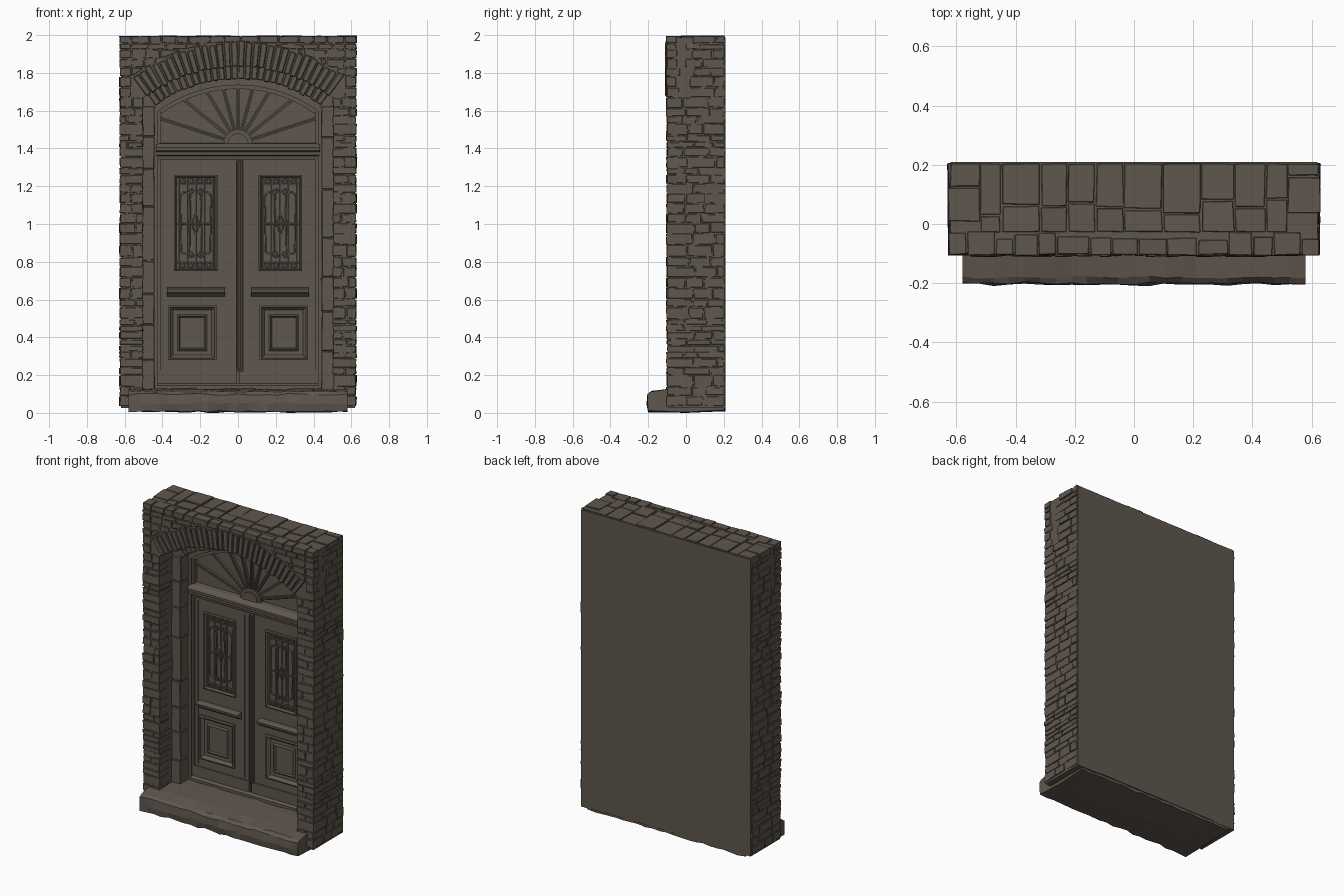
import bpy, bmesh, math, random
from math import sin, cos, sqrt, pi

if "Cube" in bpy.data.objects:
    bpy.data.objects.remove(bpy.data.objects["Cube"])

random.seed(4)
R = random.uniform
mat = bpy.data.materials.new("weathered_brown_grey")
mat.diffuse_color = (0.115, 0.095, 0.076, 1)
mat.use_nodes = True
mat.node_tree.nodes["Principled BSDF"].inputs["Base Color"].default_value = mat.diffuse_color
CZ = 1.02                      # height of the centre of all arch circles


def finish(name, bm, bevel=0):
    bmesh.ops.recalc_face_normals(bm, faces=bm.faces)
    me = bpy.data.meshes.new(name)
    bm.to_mesh(me)
    bm.free()
    me.materials.append(mat)
    ob = bpy.data.objects.new(name, me)
    bpy.context.collection.objects.link(ob)
    if bevel:
        m = ob.modifiers.new("worn_edges", 'BEVEL')
        m.width, m.segments, m.limit_method = bevel, 1, 'ANGLE'
    return ob


def loft(bm, loops, caps=True):
    rows = [[bm.verts.new(p) for p in l] for l in loops]
    n = len(rows[0])
    for a, b in zip(rows, rows[1:]):
        for i in range(n):
            bm.faces.new((a[i], a[(i + 1) % n], b[(i + 1) % n], b[i]))
    if caps:
        bm.faces.new(rows[0])
        bm.faces.new(rows[-1])


def prism(bm, poly, y0, y1, j=0):
    # xz outline extruded in depth, j roughens the corners
    loft(bm, [[(x + R(-j, j), y + R(-j, j) * .6, z + R(-j, j)) for x, z in poly] for y in (y0, y1)])


def box(bm, x0, x1, y0, y1, z0, z1, j=0):
    prism(bm, [(x0, z0), (x1, z0), (x1, z1), (x0, z1)], y0, y1, j)


def sweep(bm, prof, x0, x1, seg=1, j=0):
    # yz profile run along x
    loft(bm, [[(x0 + (x1 - x0) * k / seg, y + R(-j, j), max(0, z + R(-j, j))) for y, z in prof]
              for k in range(seg + 1)])


def panel(bm, x0, x1, z0, z1, steps):
    # concentric rectangular mouldings given as (inset, y)
    loft(bm, [[(x0 + i, y, z0 + i), (x1 - i, y, z0 + i), (x1 - i, y, z1 - i), (x0 + i, y, z1 - i)]
              for i, y in steps])


def arch(r, half, n=20):
    a = math.asin(half / r)
    return [(r * sin(a - 2 * a * k / n), CZ + r * cos(a - 2 * a * k / n)) for k in range(n + 1)]


def cuts(a, b, lo, hi):
    # random division of a length
    out = [a]
    while b - out[-1] > hi:
        out.append(out[-1] + R(lo, hi))
    if b - out[-1] < lo * .5 and len(out) > 1:
        out.pop()
    return out + [b]


# Wall core with two stepped arched openings and a flat back
bm = bmesh.new()
for half, r, y0, y1 in ((.505, .82, -.097, .035), (.445, .752, .035, .21)):
    prism(bm, [(-.62, .025), (-.62, 1.988), (.62, 1.988), (.62, .025), (half, .025)]
          + arch(r, half) + [(-half, .025)], y0, y1)
box(bm, -.6, .6, .17, .21, .03, 1.9)
finish("wall_core", bm)

# Rough stones of the piers, spandrels and top
bm = bmesh.new()
g = .003


def spandrel(x):
    return CZ + sqrt(.946 ** 2 - x * x) if abs(x) < .564 else 0


levels = cuts(.035, 1.67, .03, .065) + cuts(1.67, 1.955, .04, .06)[1:] + [1.997]
for z0, z1 in zip(levels, levels[1:]):
    for s in (-1, 1):
        ym = R(-.02, .05)
        if z1 < 1.675:
            xs = [.5, .628] if R(0, 1) < .4 else [.5, R(.54, .59), .628]
            for a, b in zip(xs, xs[1:]):
                a, b = sorted((s * a, s * b))
                box(bm, a + g, b - g, -.106 + R(0, .008), ym - g, z0 + g, z1 - g, .0035)
        ys = cuts(ym, .207, .07, .15)
        for a, b in zip(ys, ys[1:]):
            xa, xb = sorted((s * .52, s * (.629 - R(0, .008))))
            box(bm, xa, xb, a + g, b - g, z0 + g, z1 - g, .003)
    if z0 > 1.66:
        xs = [-.628] + cuts(-.565, .565, .06, .12) + [.628]
        for a, b in zip(xs, xs[1:]):
            a, b = a + g, b - g
            px = [a + (b - a) * k / 4 for k in range(5)]
            low = [(x, max(z0 + g, spandrel(x))) for x in px]
            low = [p for p in low if p[1] < z1 - .008]
            if len(low) > 1:
                prism(bm, low + [(low[-1][0], z1 - g), (low[0][0], z1 - g)],
                      -.106 + R(0, .007), -.045 + R(-.01, .02), .002)
# flat stones on the top
xs = cuts(-.52, .52, .07, .15)
for a, b in zip(xs, xs[1:]):
    ys = [-.03, R(.02, .09), .207]
    for c, d in zip(ys, ys[1:]):
        box(bm, a + g, b - g, c + g, d - g, 1.95, 1.997 - R(0, .006), .003)
finish("wall_stones", bm, .004)

# Two rings of arch stones
bm = bmesh.new()
for r0, r1, a, n, y0, y1 in ((.813, .942, .638, 30, -.112, .03), (.748, .825, .625, 28, .027, .15)):
    for k in range(n):
        t0, t1 = -a + 2 * a * k / n + .0035, -a + 2 * a * (k + 1) / n - .0035
        ro, ri = r1 + R(-.008, .008), r0 + R(-.004, .004)
        prism(bm, [(ri * sin(t0), CZ + ri * cos(t0)), (ri * sin(t1), CZ + ri * cos(t1)),
                   (ro * sin(t1), CZ + ro * cos(t1)), (ro * sin(t0), CZ + ro * cos(t0))],
              y0 + R(0, .006), y1, .002)
finish("arch_stones", bm, .004)

# Inner jamb stones
bm = bmesh.new()
for s in (-1, 1):
    zs = cuts(.11, 1.625, .12, .3)
    for z0, z1 in zip(zs, zs[1:]):
        a, b = sorted((s * .442, s * .515))
        box(bm, a, b, .027 + R(0, .005), .16, z0 + .002, z1 - .002, .002)
finish("jamb_stones", bm, .003)

# Worn doorstep
bm = bmesh.new()
sweep(bm, [(-.198, .008), (-.205, .05), (-.2, .098), (-.18, .112), (-.1, .122), (.05, .128),
           (.205, .13), (.205, .012), (0, .004)], -.58, .58, 22, .005)
finish("doorstep", bm)

# Door frame, transom and threshold
bm = bmesh.new()
for r0, r1, y in ((.715, .755, .112), (.695, .718, .125)):
    h = .44 if r0 > .7 else .418
    prism(bm, arch(r1, h) + arch(r0, h - .014)[::-1], y, .18)
for s in (-1, 1):
    for xa, xb, y in ((.424, .447, .112), (.41, .426, .125)):
        a, b = sorted((s * xa, s * xb))
        box(bm, a, b, y, .18, .12, 1.62)
sweep(bm, [(.18, 1.34), (.125, 1.34), (.12, 1.36), (.105, 1.366), (.105, 1.38), (.088, 1.39),
           (.088, 1.405), (.12, 1.425), (.18, 1.43)], -.435, .435)
sweep(bm, [(.18, .12), (.11, .12), (.11, .145), (.125, .155), (.18, .155)], -.43, .43)
finish("door_frame", bm)

# Fanlight with hub and tapering rays
bm = bmesh.new()
prism(bm, [(-.42, 1.41), (.42, 1.41)] + arch(.71, .42), .155, .18)
for r, y in ((.075, .13), (.055, .12)):
    prism(bm, [(r * cos(pi * k / 12), 1.425 + r * sin(pi * k / 12)) for k in range(13)], y, .16)
for deg in (18, 39, 59, 75, 90, 105, 121, 141, 162):
    c, s = cos(math.radians(deg)), sin(math.radians(deg))
    d = 1.425 - CZ
    length = -d * s + sqrt(d * d * s * s - d * d + .70 ** 2)
    if abs(c) > .01:
        length = min(length, .412 / abs(c))
    for w, y in ((.009, .14), (.004, .132)):
        prism(bm, [(c * .05 - s * w, 1.425 + s * .05 + c * w), (c * .05 + s * w, 1.425 + s * .05 - c * w),
                   (c * length + s * w, 1.425 + s * length - c * w),
                   (c * length - s * w, 1.425 + s * length + c * w)], y, .16)
finish("fanlight", bm)

# Door leaves
for side, s in (("left", -1), ("right", 1)):
    bm = bmesh.new()

    def mbox(x0, x1, *rest):
        a, b = sorted((s * x0, s * x1))
        box(bm, a, b, *rest)

    def mpanel(x0, x1, *rest):
        a, b = sorted((s * x0, s * x1))
        panel(bm, a, b, *rest)

    for z0, z1 in ((.15, .285), (.565, .755), (1.255, 1.342)):
        mbox(.006, .412, .135, .18, z0, z1)
    for x0, x1, z0, z1 in ((.006, .12, .285, .565), (.365, .412, .285, .565),
                           (.006, .112, .755, 1.255), (.335, .412, .755, 1.255)):
        mbox(x0, x1, .135, .18, z0, z1)
    # lower raised panel
    mpanel(.115, .37, .28, .57, [(0, .14), (0, .124), (.01, .12), (.016, .13), (.035, .15),
                                 (.045, .15), (.05, .136), (.058, .13), (.064, .14)])
    # window recess and its moulding
    mpanel(.108, .34, .75, 1.26, [(0, .14), (0, .126), (.008, .122), (.014, .13), (.018, .162)])
    # ledge with small cornice
    a, b = sorted((s * .07, s * .375))
    sweep(bm, [(.14, .615), (.125, .62), (.115, .63), (.098, .638), (.095, .655), (.115, .662), (.14, .665)], a, b)
    # bottom weather board
    mbox(.01, .41, .128, .14, .155, .225)
    # thin stile beads
    mbox(.045, .05, .131, .14, .24, 1.32)
    mbox(.385, .39, .131, .14, .24, 1.32)
    finish(side + "_door_leaf", bm)

# Meeting strip between the leaves
bm = bmesh.new()
box(bm, -.008, .026, .122, .14, .22, 1.335)
box(bm, .001, .017, .112, .13, .23, 1.33)
finish("meeting_strip", bm, .003)

# Wrought iron window grilles
for side, s in (("left", -1), ("right", 1)):
    cu = bpy.data.curves.new(side + "_grille", 'CURVE')
    cu.dimensions, cu.bevel_depth, cu.bevel_resolution = '3D', .0048, 1
    cx = s * .224

    def wire(pts, closed=False):
        sp = cu.splines.new('POLY')
        sp.points.add(len(pts) - 1)
        for p, (x, z) in zip(sp.points, pts):
            p.co = (cx + x, .138, z, 1)
        sp.use_cyclic_u = closed

    for x in (-.09, -.045, 0, .045, .09):
        wire([(x, .765), (x, 1.245)])
    for z in (.795, 1.0, 1.212):
        wire([(-.1, z), (.1, z)])
    for x in (-.068, -.023, .023, .068):
        for z in (.781, 1.228):
            wire([(x + .012 * cos(pi * k / 4), z + .012 * sin(pi * k / 4)) for k in range(8)], True)
    for x in (-.055, .055):
        wire([(x + .027 * cos(pi * k / 5), (1.14 if k <= 5 else .87) + .03 * sin(pi * k / 5))
              for k in range(10)], True)
        for z, d in ((1.17, 1), (.84, -1)):      # scroll ends
            wire([(x * .45 + .018 * (1 - k / 14) * cos(k * .8), z + d * .018 * (1 - k / 14) * sin(k * .8))
                  for k in range(11)])
    wire([(0, 1.06), (.02, 1.0), (0, .94), (-.02, 1.0)], True)
    cu.materials.append(mat)
    ob = bpy.data.objects.new(side + "_grille", cu)
    bpy.context.collection.objects.link(ob)
    bpy.ops.object.select_all(action='DESELECT')
    ob.select_set(True)
    bpy.context.view_layer.objects.active = ob
    bpy.ops.object.convert(target='MESH')
